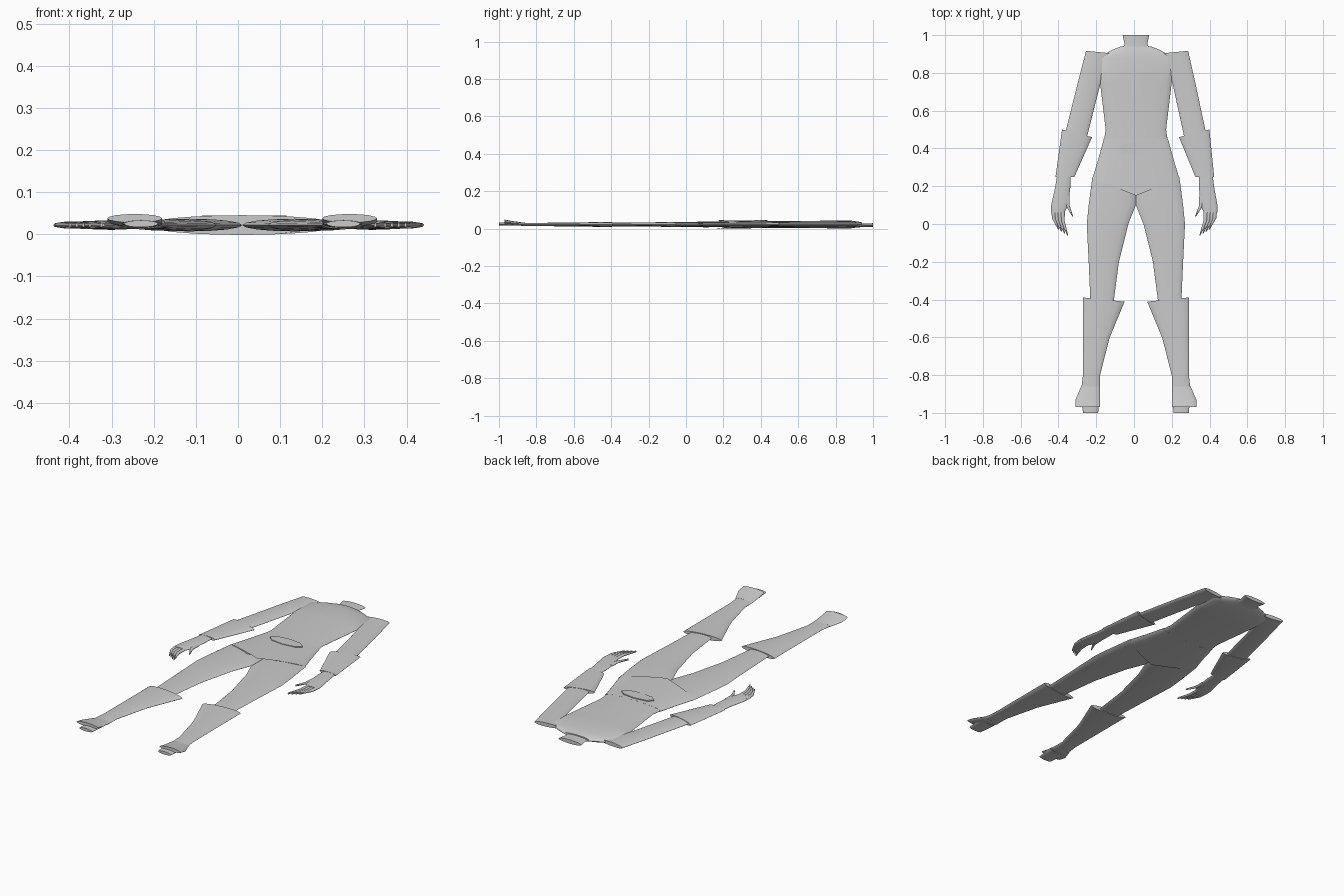
import bpy, bmesh, math

default_cube = bpy.data.objects.get("Cube")
if default_cube:
    bpy.data.objects.remove(default_cube, do_unlink=True)

grey = bpy.data.materials.new("light_grey")
grey.use_nodes = True
grey.diffuse_color = (.6, .6, .6, 1)
shader = grey.node_tree.nodes["Principled BSDF"]
shader.inputs["Base Color"].default_value = grey.diffuse_color


def finish(obj):
    """Give a part its colour and smooth its soft edges."""
    obj.data.materials.append(grey)
    bpy.ops.object.select_all(action="DESELECT")
    obj.select_set(True)
    bpy.context.view_layer.objects.active = obj
    bpy.ops.object.shade_smooth_by_angle(angle=math.radians(40))


def ellipse_ring(bm, y, inner, outer, height, slant, place, sides):
    """One flattened cross-section; its thickness follows from its width."""
    middle = (inner + outer) / 2
    half_width = (outer - inner) / 2
    half_depth = .005 + .08 * half_width
    ring = []
    for i in range(sides):
        angle = math.tau * i / sides
        x = middle + half_width * math.cos(angle)
        z = height + half_depth * math.sin(angle)
        shifted_y = y + slant * (abs(x) - abs(middle))
        ring.append(bm.verts.new((place(x, shifted_y), shifted_y, z)))
    return ring


def loft(name, sections, place, height=.022, rise=0, slant=0, sides=16):
    """Skin the sections; the slant of the first edge fades to the last."""
    bm = bmesh.new()
    rings = []
    for index, (y, inner, outer) in enumerate(sections):
        along = index / (len(sections) - 1)
        rings.append(ellipse_ring(bm, y, inner, outer, height + rise * along,
                                  slant * (1 - along), place, sides))
    for near, far in zip(rings, rings[1:]):
        for i in range(sides):
            following = (i + 1) % sides
            bm.faces.new((near[i], near[following], far[following], far[i]))
    for end in (rings[0], rings[-1]):
        bm.faces.new(end)
    bmesh.ops.recalc_face_normals(bm, faces=bm.faces)
    mesh = bpy.data.meshes.new(name)
    bm.to_mesh(mesh)
    bm.free()
    obj = bpy.data.objects.new(name, mesh)
    bpy.context.collection.objects.link(obj)
    finish(obj)


def centred(*profile):
    """Symmetric sections from pairs of position and half width."""
    return [(y, -half, half) for y, half in profile]


def body_place(x, y):
    return x + .01


# Torso, flared jacket skirt with a pointed hem, and collar
loft("torso", centred((.3, .19), (.5, .16), (.75, .19), (.88, .2), (.92, .13), (.94, .08)),
     body_place, sides=24)
loft("jacket_skirt", centred((.15, .23), (.3, .2), (.45, .17)),
     body_place, slant=.4, sides=24)
loft("collar", centred((.92, .08), (.95, .06), (1, .07)), body_place, height=.018)

# Belt buckle: a low octagonal plate
bpy.ops.mesh.primitive_cylinder_add(vertices=8, radius=.1, depth=.01,
                                    location=(.015, .4, .04))
buckle = bpy.context.object
buckle.name = "belt_buckle"
buckle.scale.y = .35
finish(buckle)


def build_limbs(label, side):
    """One arm with its hand, and one leg with its boot."""
    def arm_place(x, y):
        return side * x + .018 * y

    def leg_place(x, y):
        return side * x + .01

    # Arm, flared cuff and palm
    loft(label + "_arm", [(.91, .13, .27), (.75, .19, .31), (.45, .26, .38)],
         arm_place, slant=.1)
    loft(label + "_cuff", [(.48, .23, .39), (.25, .32, .42)], arm_place, slant=.25)
    loft(label + "_palm", [(.27, .34, .41), (.2, .34, .42), (.1, .35, .44), (.06, .37, .44)],
         arm_place)

    # Fingers bend inward and narrow to their tips
    def finger(name, base_x, base_y, length):
        sections = []
        for along, bend, half in ((0, 0, .012), (.5, .1, .01), (1, 1, .003)):
            x = base_x - .03 * bend
            sections.append((base_y - length * along, x - half, x + half))
        loft(label + name, sections, arm_place, sides=8)

    finger("_thumb", .355, .15, .11)
    for k, name in enumerate(("_index", "_middle", "_ring", "_little")):
        finger(name + "_finger", .38 + .016 * k, .09, .15 - .01 * k)

    # Leg, flared boot, raised toe and sole
    loft(label + "_leg", [(.25, 0, .23), (.1, 0, .25), (0, .04, .26), (-.2, .09, .25),
                          (-.43, .12, .24)], leg_place)
    loft(label + "_boot", [(-.4, .06, .28), (-.6, .14, .28), (-.8, .19, .28), (-.88, .19, .29)],
         leg_place, slant=.1)
    loft(label + "_foot", [(-.86, .19, .29), (-.93, .19, .32), (-.97, .19, .32)],
         leg_place, rise=.016)
    loft(label + "_sole", [(-.9, .19, .29), (-1, .2, .28)], leg_place, height=.025)


build_limbs("left", 1)
build_limbs("right", -1)
